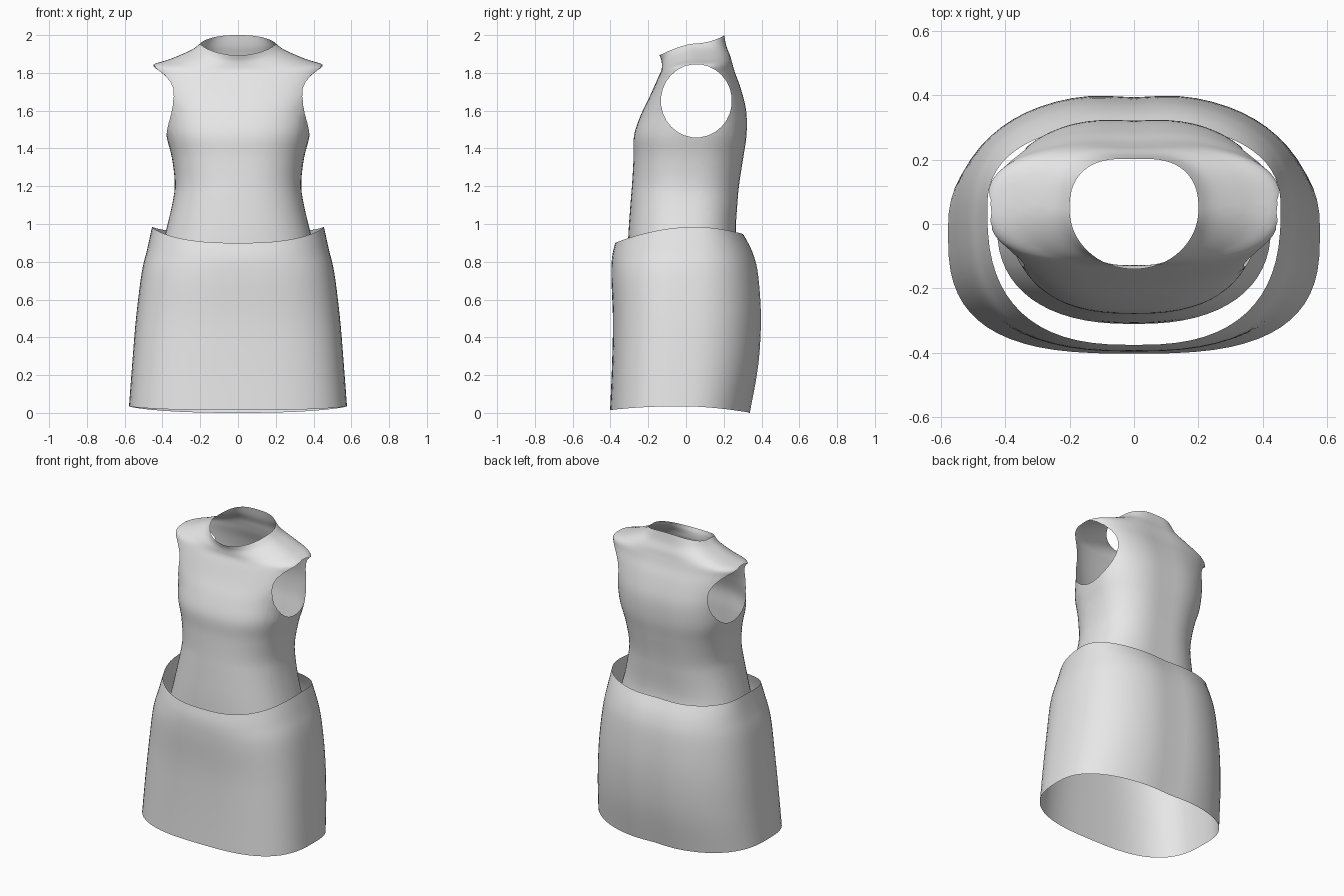
import bpy
import bmesh
from math import sin, cos, pi, exp, copysign
from mathutils import Vector

COLUMNS = 64
STEPS = 5

cube = bpy.data.objects.get("Cube")
if cube:
    bpy.data.objects.remove(cube, do_unlink=True)

# One plain cloth colour
cloth = bpy.data.materials.new("grey_cloth")
cloth.use_nodes = True
grey = (0.8, 0.8, 0.8, 1.0)
cloth.diffuse_color = grey
for node in cloth.node_tree.nodes:
    if node.type == 'BSDF_PRINCIPLED':
        node.inputs["Base Color"].default_value = grey


def smooth_value(a, b, c, d, t):
    """Catmull-Rom interpolation between b and c."""
    return 0.5 * (2 * b + (c - a) * t + (2 * a - 5 * b + 4 * c - d) * t ** 2
                  + (3 * b - a - 3 * c + d) * t ** 3)


def smooth_sections(keys):
    """Fill in smooth in-between sections along the garment."""
    padded = [keys[0]] + keys + [keys[-1]]
    sections = []
    for i in range(len(keys) - 1):
        for step in range(STEPS):
            sections.append([smooth_value(*values, step / STEPS)
                             for values in zip(*padded[i:i + 4])])
    return sections + [keys[-1]]


def power(value, exponent):
    return copysign(abs(value) ** exponent, value)


def section_point(section, angle, back_round, dent):
    """Point on a rounded section whose rim may rise and fall."""
    width, front, back, middle, z_side, z_front, z_back, front_round = section
    c, s = cos(angle), sin(angle)
    at_back = s > 0
    e = 2 / (back_round if at_back else front_round)
    x = width * power(c, e)
    reach = (back if at_back else front) - middle
    y = middle + reach * abs(s) ** e
    if at_back:
        y -= dent * exp(-(x / 0.1) ** 2)
    z_end = z_back if at_back else z_front
    z = z_side + (z_end - z_side) * abs(s) ** 1.5
    return Vector((x, y, z))


def loft(keys, back_round, dent):
    """Open tube of cloth through the key sections."""
    bm = bmesh.new()
    rings = [[bm.verts.new(section_point(section, 2 * pi * i / COLUMNS,
                                         back_round, dent))
              for i in range(COLUMNS)]
             for section in smooth_sections(keys)]
    for low, high in zip(rings, rings[1:]):
        for i in range(COLUMNS):
            j = (i + 1) % COLUMNS
            bm.faces.new((low[i], low[j], high[j], high[i]))
    return bm


def cut_armholes(bm, centre, half_depth, half_height, sides=28):
    """Cut the same oval through both side walls."""
    planes = []
    for i in range(sides):
        a = 2 * pi * i / sides
        offset = Vector((0, half_depth * cos(a), half_height * sin(a)))
        normal = Vector((0, cos(a) / half_depth, sin(a) / half_height))
        planes.append((centre + offset, normal.normalized()))

    def faces_inside(used):
        found = []
        for face in bm.faces:
            mid = face.calc_center_median()
            if abs(mid.x) > 0.3 and all((mid - p).dot(n) < 0 for p, n in used):
                found.append(face)
        return found

    for k, (point, normal) in enumerate(planes):
        faces = faces_inside(planes[:k])
        edges = {e for f in faces for e in f.edges}
        verts = {v for f in faces for v in f.verts}
        bmesh.ops.bisect_plane(bm, geom=faces + list(edges) + list(verts),
                               dist=0.0001, plane_co=point, plane_no=normal)
    bmesh.ops.delete(bm, geom=faces_inside(planes), context='FACES')


def finish(bm, name):
    bmesh.ops.recalc_face_normals(bm, faces=bm.faces)
    for face in bm.faces:
        face.smooth = True
    mesh = bpy.data.meshes.new(name)
    bm.to_mesh(mesh)
    bm.free()
    mesh.materials.append(cloth)
    obj = bpy.data.objects.new(name, mesh)
    bpy.context.collection.objects.link(obj)
    return obj


# Sections: half width, front y, back y, widest y,
# side z, front z, back z, front roundness

# Skirt: waist rim down to hem
skirt_keys = [
    (.455, -.375, .31, .05, .985, .9, .945, 2.6),
    (.48, -.392, .36, .03, .87, .82, .85, 2.6),
    (.51, -.395, .39, .01, .74, .71, .73, 2.7),
    (.54, -.387, .405, 0, .5, .49, .5, 2.8),
    (.56, -.392, .39, -.01, .26, .25, .25, 2.9),
    (.577, -.402, .345, -.02, .035, .015, 0, 2.9),
]
finish(loft(skirt_keys, 2.4, 0.012), "skirt")

# Bodice: hidden hem, waist, bust, shoulders, neck rim
bodice_keys = [
    (.425, -.31, .3, 0, .8, .8, .8, 2.4),
    (.385, -.305, .272, 0, .95, .95, .95, 2.4),
    (.345, -.293, .28, 0, 1.12, 1.12, 1.12, 2.4),
    (.335, -.285, .29, .01, 1.22, 1.22, 1.22, 2.4),
    (.35, -.278, .31, .03, 1.35, 1.35, 1.35, 2.5),
    (.38, -.275, .327, .05, 1.47, 1.47, 1.47, 2.6),
    (.4, -.238, .325, .06, 1.6, 1.58, 1.6, 2.6),
    (.43, -.19, .295, .06, 1.71, 1.68, 1.72, 2.7),
    (.45, -.15, .265, .06, 1.8, 1.77, 1.8, 2.7),
    (.45, -.132, .25, .06, 1.842, 1.81, 1.85, 2.6),
    (.36, -.128, .24, .06, 1.873, 1.835, 1.89, 2.4),
    (.25, -.13, .222, .05, 1.92, 1.865, 1.94, 2.1),
    (.2, -.14, .21, .045, 1.955, 1.893, 2, 2),
]
bodice = loft(bodice_keys, 2.5, 0.008)
cut_armholes(bodice, Vector((0, 0.055, 1.652)), 0.187, 0.193)
finish(bodice, "bodice")
